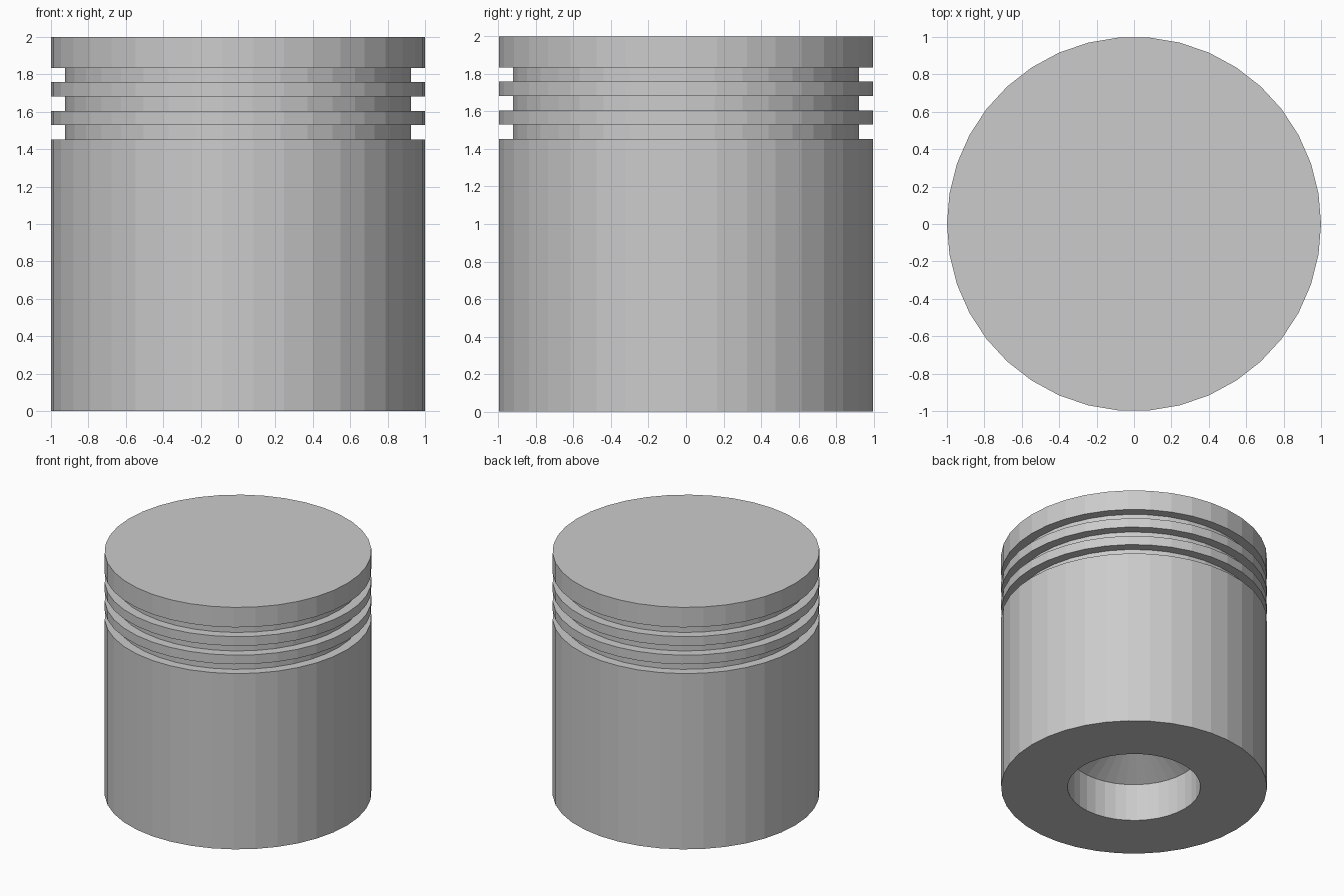
import bpy
import bmesh
from math import cos, sin, tau

SIDES = 38

cube = bpy.data.objects.get("Cube")
if cube:
    bpy.data.objects.remove(cube, do_unlink=True)

# Plain metal colour
metal = bpy.data.materials.new("grey_metal")
metal.use_nodes = True
metal.diffuse_color = (0.6, 0.6, 0.6, 1)
metal.node_tree.nodes["Principled BSDF"].inputs["Base Color"].default_value = (0.6, 0.6, 0.6, 1)


def lathe(name, profile):
    """Revolve (radius, z) points; zero radius makes a pole."""
    bm = bmesh.new()
    rings = []
    for r, z in profile:
        count = SIDES if r else 1
        rings.append([bm.verts.new((r * cos(tau * i / SIDES), r * sin(tau * i / SIDES), z))
                      for i in range(count)])
    for a, b in zip(rings, rings[1:]):
        for i in range(SIDES):
            j = (i + 1) % SIDES
            quad = [a[i % len(a)], a[j % len(a)], b[j % len(b)], b[i % len(b)]]
            bm.faces.new(list(dict.fromkeys(quad)))
    bmesh.ops.recalc_face_normals(bm, faces=bm.faces)
    mesh = bpy.data.meshes.new(name)
    bm.to_mesh(mesh)
    bm.free()
    mesh.materials.append(metal)
    obj = bpy.data.objects.new(name, mesh)
    bpy.context.collection.objects.link(obj)
    return obj


# Blind bore with a conical end, then the skirt
profile = [(0, 0.6), (0.5, 0.31), (0.5, 0), (1, 0)]

# Three ring grooves
for low in (1.453, 1.605, 1.758):
    high = low + 0.077
    profile += [(1, low), (0.925, low), (0.925, high), (1, high)]

# Flat crown
profile += [(1, 2), (0, 2)]
lathe("piston_body", profile)
